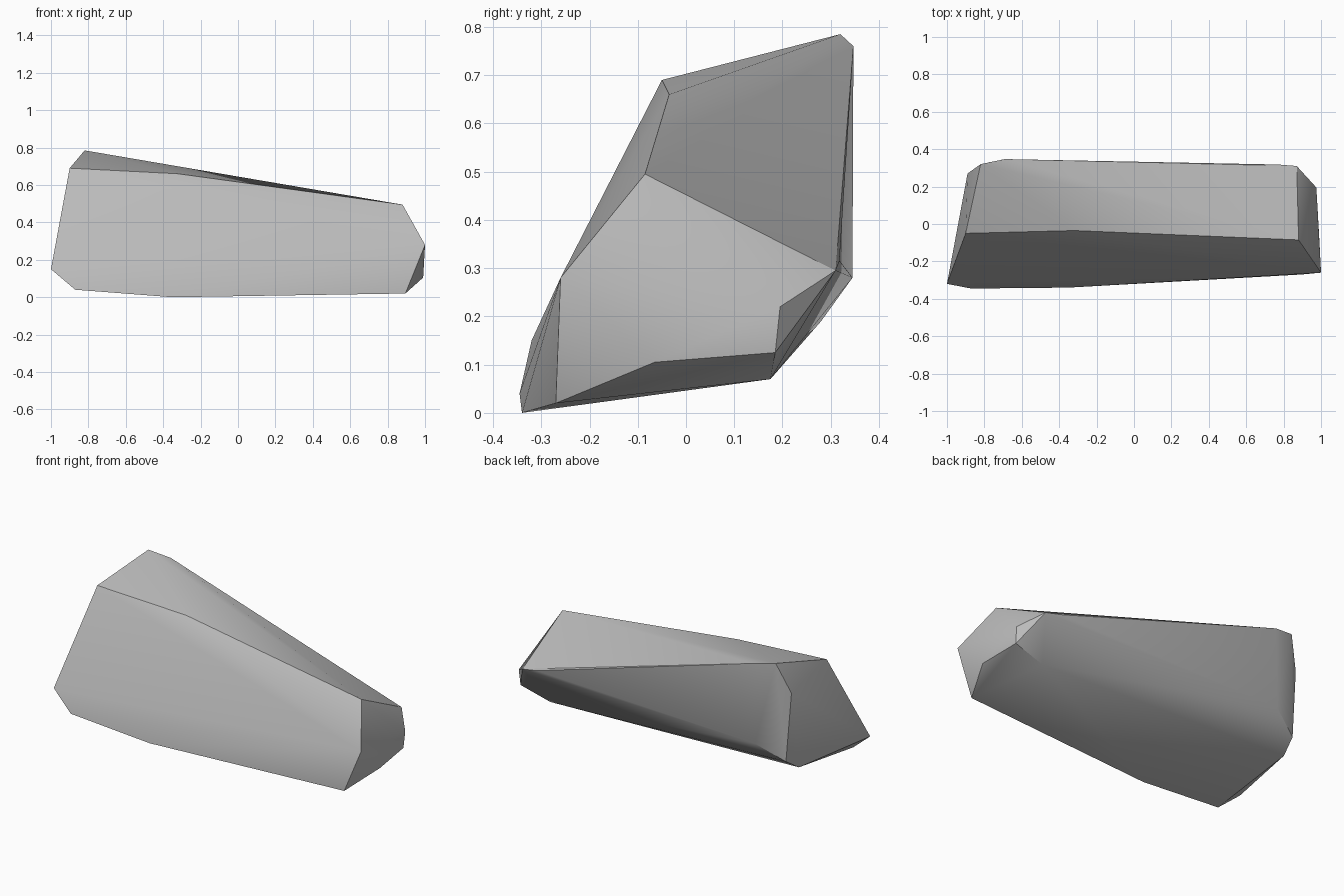
import bpy
import bmesh
import math

default_cube = bpy.data.objects.get("Cube")
if default_cube:
    bpy.data.objects.remove(default_cube, do_unlink=True)


def make_material(name, colour):
    material = bpy.data.materials.new(name)
    material.use_nodes = True
    material.diffuse_color = colour
    material.node_tree.nodes["Principled BSDF"].inputs["Base Color"].default_value = colour
    return material


def build_hull(name, corner_groups, material, sharp_angle):
    """Wrap the corner points in a faceted convex skin."""
    mesh = bpy.data.meshes.new(name)
    bm = bmesh.new()
    for group in corner_groups:
        for corner in group:
            bm.verts.new(corner)
    hull = bmesh.ops.convex_hull(bm, input=bm.verts[:])
    unused = set(hull["geom_interior"]) | set(hull["geom_unused"])
    loose = [v for v in unused if isinstance(v, bmesh.types.BMVert)]
    bmesh.ops.delete(bm, geom=loose, context="VERTS")
    bmesh.ops.recalc_face_normals(bm, faces=bm.faces[:])
    bm.to_mesh(mesh)
    bm.free()
    mesh.materials.append(material)
    rock = bpy.data.objects.new(name, mesh)
    bpy.context.collection.objects.link(rock)
    bpy.ops.object.select_all(action="DESELECT")
    rock.select_set(True)
    bpy.context.view_layer.objects.active = rock
    bpy.ops.object.shade_smooth_by_angle(angle=math.radians(sharp_angle))
    return rock


# Crest along the top of the stone
crest = [(-0.9, -0.05, 0.69), (-0.32, -0.035, 0.66), (0.88, -0.085, 0.495)]

# Chipped end on the +x side
blunt_end = [
    (1.0, -0.26, 0.28), (0.895, -0.27, 0.02), (0.99, -0.065, 0.105),
    (0.97, 0.185, 0.125), (0.975, 0.195, 0.22), (0.87, 0.31, 0.295),
]

# Tall end on the -x side
tall_end = [
    (-1.0, -0.32, 0.15), (-0.87, -0.345, 0.04), (-0.82, 0.32, 0.785),
    (-0.89, 0.27, 0.605), (-0.86, 0.28, 0.19), (-0.88, 0.185, 0.125),
]

# Back wall and underside
back_wall = [(-0.69, 0.347, 0.76), (-0.7, 0.345, 0.28), (0.77, 0.318, 0.315)]
underside = [(-0.35, -0.34, 0.0), (0.78, 0.175, 0.07)]

stone_grey = make_material("stone_grey", (0.5, 0.5, 0.5, 1.0))
build_hull("rock", [crest, blunt_end, tall_end, back_wall, underside], stone_grey, 30)
